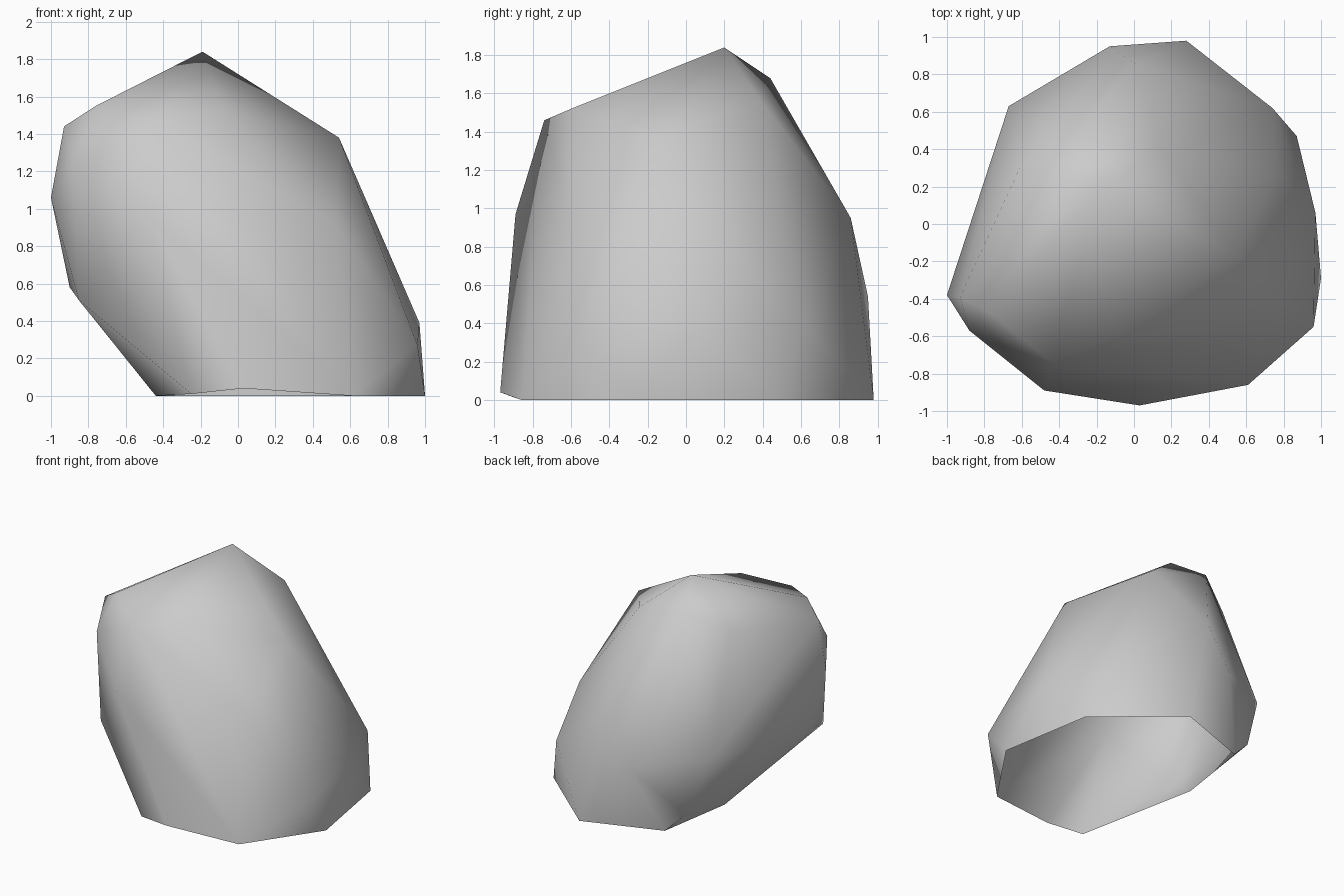
import bpy
import bmesh
import math

# Remove only the default cube
default_cube = bpy.data.objects.get("Cube")
if default_cube:
    bpy.data.objects.remove(default_cube, do_unlink=True)


def make_material(name, color):
    material = bpy.data.materials.new(name)
    material.use_nodes = True
    material.diffuse_color = color
    shader = material.node_tree.nodes["Principled BSDF"]
    shader.inputs["Base Color"].default_value = color
    shader.inputs["Roughness"].default_value = 0.9
    return material


def make_shell(name, corner_groups, material, rim_height, sharp_angle):
    """Wrap a convex skin round the corners of a boulder, open underneath."""
    bm = bmesh.new()
    for group in corner_groups:
        for corner in group:
            bm.verts.new(corner)
    bmesh.ops.convex_hull(bm, input=bm.verts[:], use_existing_faces=False)

    # Discard any corners that fell inside the skin
    loose = [v for v in bm.verts if not v.link_faces]
    bmesh.ops.delete(bm, geom=loose, context="VERTS")
    bmesh.ops.recalc_face_normals(bm, faces=bm.faces[:])

    # Open the underside, leaving a hollow shell
    underside = [f for f in bm.faces
                 if all(v.co.z < rim_height for v in f.verts)]
    bmesh.ops.delete(bm, geom=underside, context="FACES")

    mesh = bpy.data.meshes.new(name)
    bm.to_mesh(mesh)
    bm.free()
    mesh.materials.append(material)

    boulder = bpy.data.objects.new(name, mesh)
    bpy.context.scene.collection.objects.link(boulder)

    # Soften the facets
    bpy.ops.object.select_all(action="DESELECT")
    boulder.select_set(True)
    bpy.context.view_layer.objects.active = boulder
    bpy.ops.object.shade_smooth_by_angle(angle=math.radians(sharp_angle))
    return boulder


# Rim, resting on the ground
rim = [
    (1, -.29, 0), (.87, .47, 0), (.28, .98, 0), (-.34, .76, 0),
    (-.44, .13, 0), (-.25, -.89, .01), (.03, -.97, .04), (.61, -.86, 0),
]

# Lower flanks, overhanging on one side
flanks = [
    (.96, -.55, .27), (.97, .06, .39), (.74, .62, .4), (-.13, .95, .54),
    (-.5, .72, .16), (-.67, .63, .62), (-.9, -.31, .58), (-.85, -.56, .51),
]

# Shoulders, around the widest part
shoulders = [
    (.76, .29, .75), (0, .86, .95), (-.48, -.89, .97), (.53, -.6, .91),
    (-1, -.38, 1.06), (-.88, -.57, 1.23),
]

# Sloping crown and peak
crown = [
    (.54, -.16, 1.38), (.15, .39, 1.56), (-.33, .44, 1.68),
    (-.61, .3, 1.53), (-.93, -.39, 1.44), (-.76, -.48, 1.55),
    (-.44, -.74, 1.46), (-.08, -.6, 1.52), (-.19, .2, 1.84),
]

stone_grey = make_material("stone grey", (.6, .6, .6, 1))
make_shell("boulder", [rim, flanks, shoulders, crown], stone_grey,
           rim_height=.05, sharp_angle=60)
